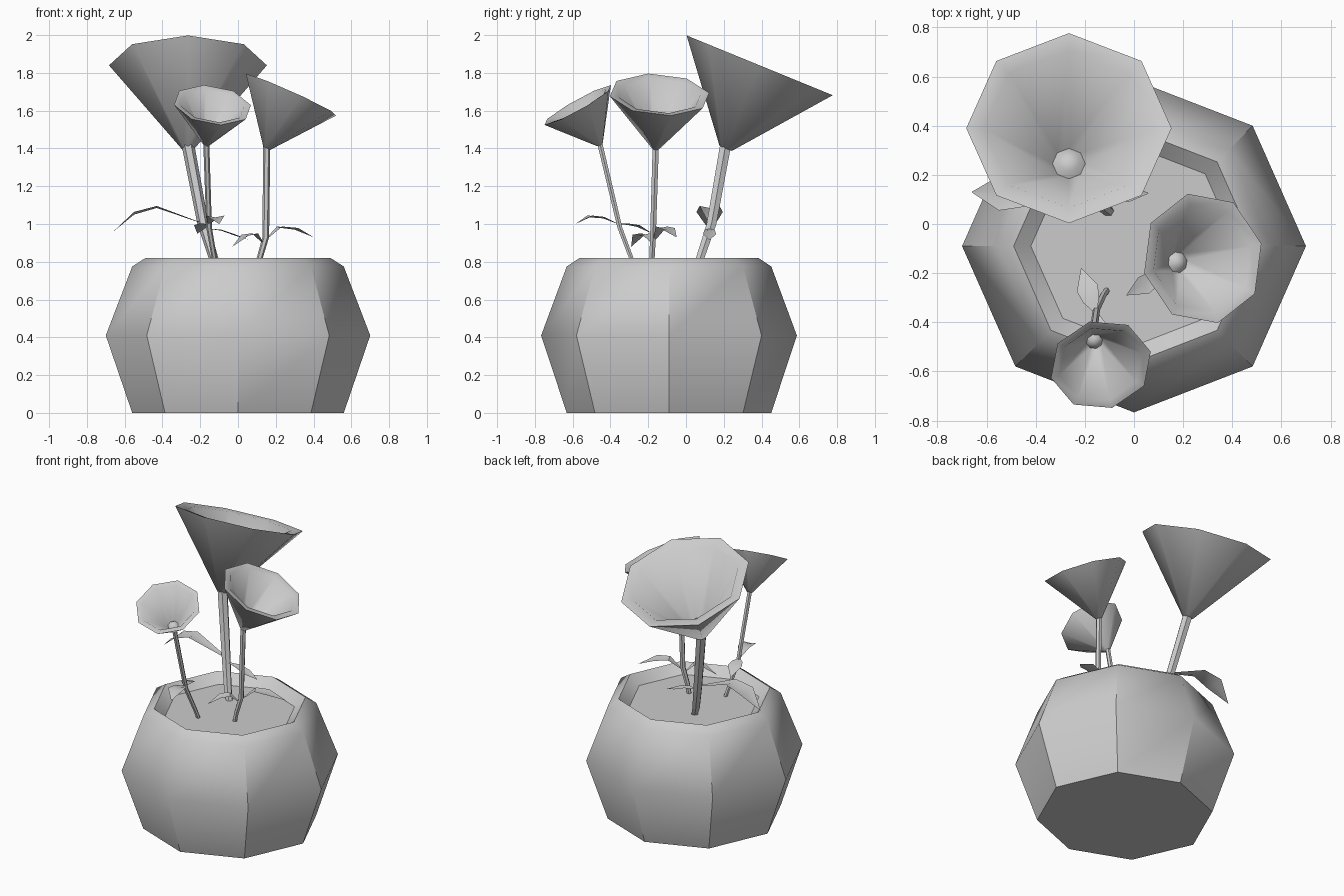
import bpy, math
from mathutils import Vector

if "Cube" in bpy.data.objects:
    bpy.data.objects.remove(bpy.data.objects["Cube"])


def make(name, verts, faces, angle=40):
    mesh = bpy.data.meshes.new(name)
    mesh.from_pydata([tuple(v) for v in verts], [], faces)
    mesh.update()
    ob = bpy.data.objects.new(name, mesh)
    bpy.context.collection.objects.link(ob)
    bpy.ops.object.select_all(action='DESELECT')
    bpy.context.view_layer.objects.active = ob
    ob.select_set(True)
    bpy.ops.object.shade_smooth_by_angle(angle=math.radians(angle))
    return ob


def bridge(rings, n):
    # quads between successive rings of n vertices
    return [(r * n + i, r * n + (i + 1) % n, (r + 1) * n + (i + 1) % n, (r + 1) * n + i)
            for r in range(rings - 1) for i in range(n)]


def pot(name, cy, profile):
    dirs = [(1, 0), (.69, .70), (0, .967), (-.69, .70),
            (-1, 0), (-.69, -.70), (0, -.967), (.69, -.70)]
    verts = [(x * r, cy + y * r, z) for r, z in profile for x, y in dirs]
    n = len(profile)
    faces = bridge(n, 8)
    faces += [tuple(range(7, -1, -1)), tuple(range((n - 1) * 8, n * 8))]
    make(name, verts, faces)


def flower(name, base, mouth, tip, radius, base_r):
    # double-walled trumpet: outer cone, inset lip, inner cone, raised heart
    base, mouth, tip = Vector(base), Vector(mouth), Vector(tip)
    axis = (mouth - base).normalized()
    u = tip - mouth
    u = (u - axis * u.dot(axis)).normalized()
    v = axis.cross(u)
    depth = (mouth - base).length
    profile = [(base_r, 0), (radius, depth), (radius * .83, depth * .98),
               (radius * .16, depth * .2), (radius * .1, depth * .25)]
    verts = [base + axis * h + (u * math.cos(a) + v * math.sin(a)) * r
             for r, h in profile for a in [i * math.pi / 4 for i in range(8)]]
    faces = bridge(len(profile), 8)
    top = len(verts)
    verts.append(base + axis * depth * .28)
    faces += [(top - 8 + i, top - 8 + (i + 1) % 8, top) for i in range(8)]
    faces.append(tuple(range(7, -1, -1)))
    make(name, verts, faces, 60)


def stem(name, points, r0, r1):
    n, last = 6, len(points) - 1
    verts = []
    for k, p in enumerate(points):
        r = r0 + (r1 - r0) * k / last
        for i in range(n):
            a = i * math.tau / n
            verts.append((p[0] + r * math.cos(a), p[1] + r * math.sin(a), p[2]))
    faces = bridge(len(points), n)
    faces += [tuple(range(n - 1, -1, -1)), tuple(range(last * n, last * n + n))]
    make(name, verts, faces, 30)


def leaf(name, points, width):
    # arching strip, slightly folded along the midrib, pointed at the tip
    pts = [Vector(p) for p in points]
    d = pts[-1] - pts[0]
    side = Vector((-d.y, d.x, 0)).normalized()
    last = len(pts) - 1
    verts = []
    for k, p in enumerate(pts):
        w = width / 2 * (.12 if k == 0 else 0.02 if k == last else 1 if k == last - 1 else .75)
        lift = Vector((0, 0, w * .2))
        verts += [p - side * w + lift, p, p + side * w + lift]
    faces = [(k * 3 + j, (k + 1) * 3 + j, (k + 1) * 3 + j + 1, k * 3 + j + 1)
             for k in range(last) for j in range(2)]
    make(name, verts, faces)


# Pot with bevelled rim and soil
pot("pot", -.09, [(.56, 0), (.70, .41), (.56, .775), (.49, .82), (.42, .76)])

# Blooms
flower("large_flower", (-.265, .21, 1.40), (-.265, .39, 1.84), (-.265, .77, 1.68), .418, .035)
flower("medium_flower", (.152, -.16, 1.40), (.28, -.14, 1.685), (.52, -.08, 1.57), .27, .02)
flower("small_flower", (-.167, -.455, 1.42), (-.135, -.573, 1.63), (-.09, -.745, 1.515), .21, .017)

# Stems
stem("large_stem", [(-.10, .05, .75), (-.13, .075, .82), (-.185, .135, 1.0), (-.265, .21, 1.42)], .022, .034)
stem("medium_stem", [(.10, -.18, .75), (.115, -.18, .82), (.147, -.175, .93), (.152, -.16, 1.42)], .015, .019)
stem("small_stem", [(-.11, -.27, .75), (-.125, -.29, .82), (-.153, -.35, .98), (-.168, -.457, 1.43)], .013, .016)

# Leaves, two per stem
leaf("large_leaf_left", [(-.18, .13, 1.0), (-.43, .125, 1.085), (-.55, .125, 1.05), (-.66, .13, .96)], .14)
leaf("large_leaf_right", [(-.16, .125, .975), (-.09, .125, .965), (-.02, .125, .94), (.06, .125, .915)], .07)
leaf("medium_leaf_right", [(.14, -.17, .91), (.22, -.13, .98), (.30, -.10, .97), (.40, -.05, .93)], .09)
leaf("medium_leaf_left", [(.13, -.18, .90), (.09, -.215, .945), (.04, -.25, .935), (-.03, -.29, .88)], .08)
leaf("small_leaf_front", [(-.155, -.36, 1.0), (-.13, -.44, 1.03), (-.12, -.51, 1.035), (-.10, -.585, 1.0)], .10)
leaf("small_leaf_back", [(-.155, -.36, 1.0), (-.175, -.31, .995), (-.19, -.26, .985), (-.215, -.18, .95)], .09)
